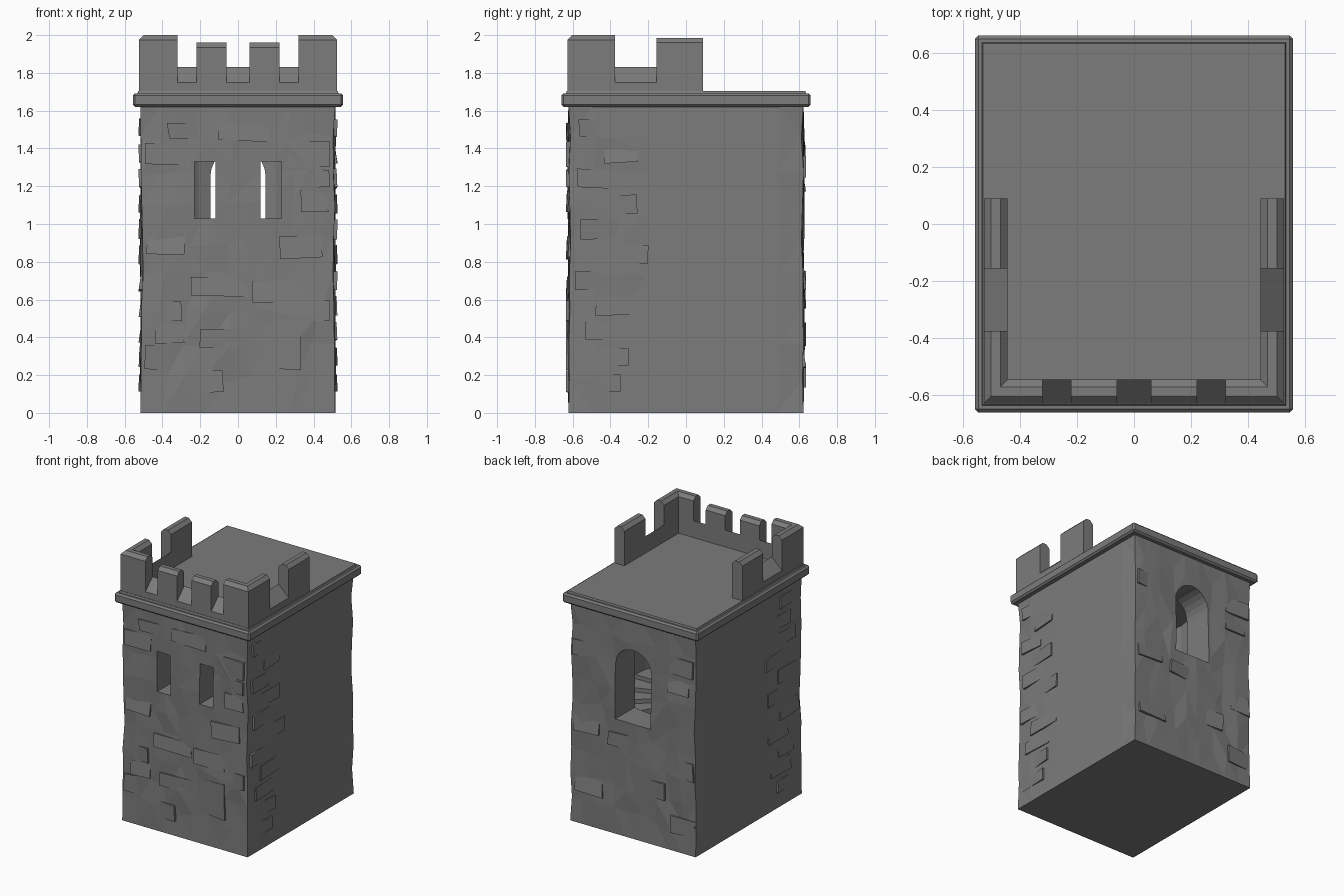
import bpy, bmesh, math, random
from mathutils import Vector

if "Cube" in bpy.data.objects:
    bpy.data.objects.remove(bpy.data.objects["Cube"])
random.seed(4)

stone_mat = bpy.data.materials.new("grey_stone")
stone_mat.diffuse_color = (0.2, 0.2, 0.2, 1)
stone_mat.use_nodes = True
stone_mat.node_tree.nodes["Principled BSDF"].inputs["Base Color"].default_value = stone_mat.diffuse_color


def finish(bm, name):
    bmesh.ops.recalc_face_normals(bm, faces=bm.faces)
    me = bpy.data.meshes.new(name)
    bm.to_mesh(me)
    bm.free()
    me.materials.append(stone_mat)
    ob = bpy.data.objects.new(name, me)
    bpy.context.collection.objects.link(ob)
    return ob


def loft(bm, ring_a, ring_b):
    """Closed solid between two matching rings."""
    a = [bm.verts.new(p) for p in ring_a]
    b = [bm.verts.new(p) for p in ring_b]
    n = len(a)
    bm.faces.new(a)
    bm.faces.new(b[::-1])
    for i in range(n):
        j = (i + 1) % n
        bm.faces.new((a[i], b[i], b[j], a[j]))


def box(bm, x0, x1, y0, y1, z0, z1):
    ring = [(x0, y0), (x1, y0), (x1, y1), (x0, y1)]
    loft(bm, [(x, y, z0) for x, y in ring], [(x, y, z1) for x, y in ring])


# --- Tower body: box with slightly uneven faces and chipped corners
HX, HY, H = 0.515, 0.622, 1.64
bm = bmesh.new()
box(bm, -HX, HX, -HY, HY, 0, H)
bmesh.ops.subdivide_edges(bm, edges=bm.edges[:], cuts=8, use_grid_fill=True)
for v in bm.verts:
    x, y, z = v.co
    on_x, on_y = abs(abs(x) - HX) < 1e-4, abs(abs(y) - HY) < 1e-4
    if 0.01 < z < H - 0.01:
        if on_x and on_y:                       # corner edges
            v.co.x -= math.copysign(random.uniform(-0.004, 0.014), x)
            v.co.y -= math.copysign(random.uniform(-0.006, 0.014), y)
        elif on_y:                              # rough front and back
            v.co.y += random.uniform(-0.007, 0.007)
            v.co.z += random.uniform(-0.03, 0.03)
            v.co.x += random.uniform(-0.03, 0.03)
        elif on_x and y < -0.25:                # rough front part of the sides
            v.co.x += random.uniform(-0.005, 0.005)
bmesh.ops.triangulate(bm, faces=bm.faces)
body = finish(bm, "tower_body")

# --- Cutters: round stairwell, arched back window, two front slits
cutters = []
bm = bmesh.new()
circ = [(0.42 * math.cos(a), 0.42 * math.sin(a)) for a in
        [2 * math.pi * i / 24 for i in range(24)]]
loft(bm, [(x, y, 0.7) for x, y in circ], [(x, y, 1.52) for x, y in circ])
cutters.append(finish(bm, "stairwell_cutter"))
bm = bmesh.new()
R = 0.146
arch = [(-R, 0.85), (R, 0.85)] + [
    (R * math.cos(math.pi * i / 12), 1.253 + R * math.sin(math.pi * i / 12))
    for i in range(13)]
loft(bm, [(x, 0.25, z) for x, z in arch], [(x, 0.8, z) for x, z in arch])
cutters.append(finish(bm, "arch_window_cutter"))
for s in (-1, 1):
    bm = bmesh.new()
    x = sorted((s * 0.12, s * 0.23))
    box(bm, x[0], x[1], -0.8, -0.25, 1.03, 1.33)
    cutters.append(finish(bm, "slit_window_cutter"))
bpy.context.view_layer.objects.active = body
for c in cutters:
    c.hide_render = True
    m = body.modifiers.new("cut", 'BOOLEAN')
    m.operation, m.solver, m.object = 'DIFFERENCE', 'EXACT', c
    bpy.ops.object.modifier_apply(modifier=m.name)
for c in cutters:
    bpy.data.objects.remove(c)

# --- Spiral steps inside, climbing from the back window round by +x
bm = bmesh.new()
for i in range(8):
    a0 = math.radians(60 - i * 20)
    a1 = a0 - math.radians(20)
    top = 0.78 + 0.03 * i
    ring = [(0.05 * math.cos(a0), 0.05 * math.sin(a0)),
            (0.43 * math.cos(a0), 0.43 * math.sin(a0)),
            (0.43 * math.cos(a1), 0.43 * math.sin(a1)),
            (0.05 * math.cos(a1), 0.05 * math.sin(a1))]
    loft(bm, [(x, y, 0.69) for x, y in ring], [(x, y, top) for x, y in ring])
finish(bm, "spiral_steps")

# --- Roof slab: bevelled edge, slightly sunken deck
bm = bmesh.new()
box(bm, -0.557, 0.557, -0.66, 0.66, 1.62, 1.692)
bmesh.ops.bevel(bm, geom=bm.edges[:], offset=0.012, segments=1, affect='EDGES')
deck = max(bm.faces, key=lambda f: f.calc_center_median().z + f.calc_area())
bmesh.ops.inset_individual(bm, faces=[deck], thickness=0.018)
bmesh.ops.inset_individual(bm, faces=[deck], thickness=0.006, depth=-0.012)
finish(bm, "roof_slab")

# --- Battlements: chamfered merlons and outward sloping sills
W, BASE, C = 0.083, 1.67, 0.025


def merlon(h):
    return [(0, BASE), (W, BASE), (W, h - C), (W - C, h), (C, h), (0, h - C)]


SILL = [(0, BASE), (W, BASE), (W, 1.75), (0, 1.83)]
IX, IY = 0.525 - W, 0.628 - W


def front(bm, t0, t1, prof, mitre=False):
    loft(bm, [(t0, -IY - u, z) for u, z in prof],
         [(IX + u if mitre else t1, -IY - u, z) for u, z in prof])


bm = bmesh.new()
front(bm, 0.32, 0.525, merlon(2.0), True)
front(bm, 0.22, 0.32, SILL)
front(bm, 0.06, 0.22, merlon(1.96))
front(bm, 0.0, 0.06, SILL)
for t0, t1, prof in ((None, -0.375, merlon(2.0)), (-0.375, -0.155, SILL),
                     (-0.155, 0.09, merlon(1.985))):
    loft(bm, [(IX + u, -IY - u if t0 is None else t0, z) for u, z in prof],
         [(IX + u, t1, z) for u, z in prof])
half = finish(bm, "battlements")
m = half.modifiers.new("mirror", 'MIRROR')
m.use_mirror_merge = False
bpy.context.view_layer.objects.active = half
bpy.ops.object.modifier_apply(modifier=m.name)

# --- Proud, tilted stones on the walls and deck
FACES = {"front": lambda a, b, d: (a, -HY - d, b),
         "back": lambda a, b, d: (a, HY + d, b),
         "right": lambda a, b, d: (HX + d, a, b),
         "left": lambda a, b, d: (-HX - d, a, b),
         "deck": lambda a, b, d: (a, b, 1.68 + d)}


def stone(bm, face, a, b, w, h, proud=0.014):
    f = FACES[face]
    tilt = random.choice([(1, 1, -.4, -.4), (-.3, 1, .9, -.3), (1, .3, -.4, .6),
                          (.9, -.4, -.4, 1)])
    c = [(-1, -1), (1, -1), (1, 1), (-1, 1)]
    j = [(a + x * w / 2 + random.uniform(-.008, .008),
          b + y * h / 2 + random.uniform(-.008, .008)) for x, y in c]
    loft(bm, [f(p, q, -0.03) for p, q in j],
         [f(p, q, proud * t) for (p, q), t in zip(j, tilt)])


bm = bmesh.new()
for a, b, w, h in [(-.27, 1.49, .2, .09), (-.39, 1.37, .21, .11), (.03, 1.49, .28, .1),
                   (.36, 1.37, .24, .13), (.4, 1.24, .16, .1), (.4, 1.12, .15, .1),
                   (-.1, .67, .3, .1), (.2, .64, .24, .12), (-.38, .54, .17, .11),
                   (.41, .54, .16, .11), (-.42, .29, .14, .13), (-.05, .4, .3, .1),
                   (.22, .36, .22, .25), (-.17, .165, .18, .11), (-.36, .42, .15, .1),
                   (-.38, .9, .2, .12), (.33, .88, .22, .12)]:
    stone(bm, "front", a, b, w, h)
for side in ("left", "right"):
    for i in range(11):
        stone(bm, side, -0.45 + 0.1 * (i % 2) + random.uniform(-.05, .04),
              0.16 + 0.135 * i, random.uniform(.16, .27), .1, 0.011)
for a, b, w, h in [(-.4, 1.38, .2, .12), (-.38, 1.22, .17, .1), (.41, 1.3, .16, .12),
                   (-.42, .62, .16, .12), (-.41, .2, .18, .12), (.1, .7, .2, .1),
                   (.38, .75, .2, .12), (.36, .3, .22, .12), (-.15, .42, .24, .12)]:
    stone(bm, "back", a, b, w, h)
finish(bm, "wall_stones")

bm = bmesh.new()
for a, b, w, h in [(.2, .34, .22, .14), (-.18, .2, .36, .14), (-.3, -.17, .22, .16),
                   (.04, -.17, .4, .17), (.06, -.36, .42, .15), (.44, .53, .12, .12)]:
    stone(bm, "deck", a, b, w, h, 0.01)
finish(bm, "deck_stones")
